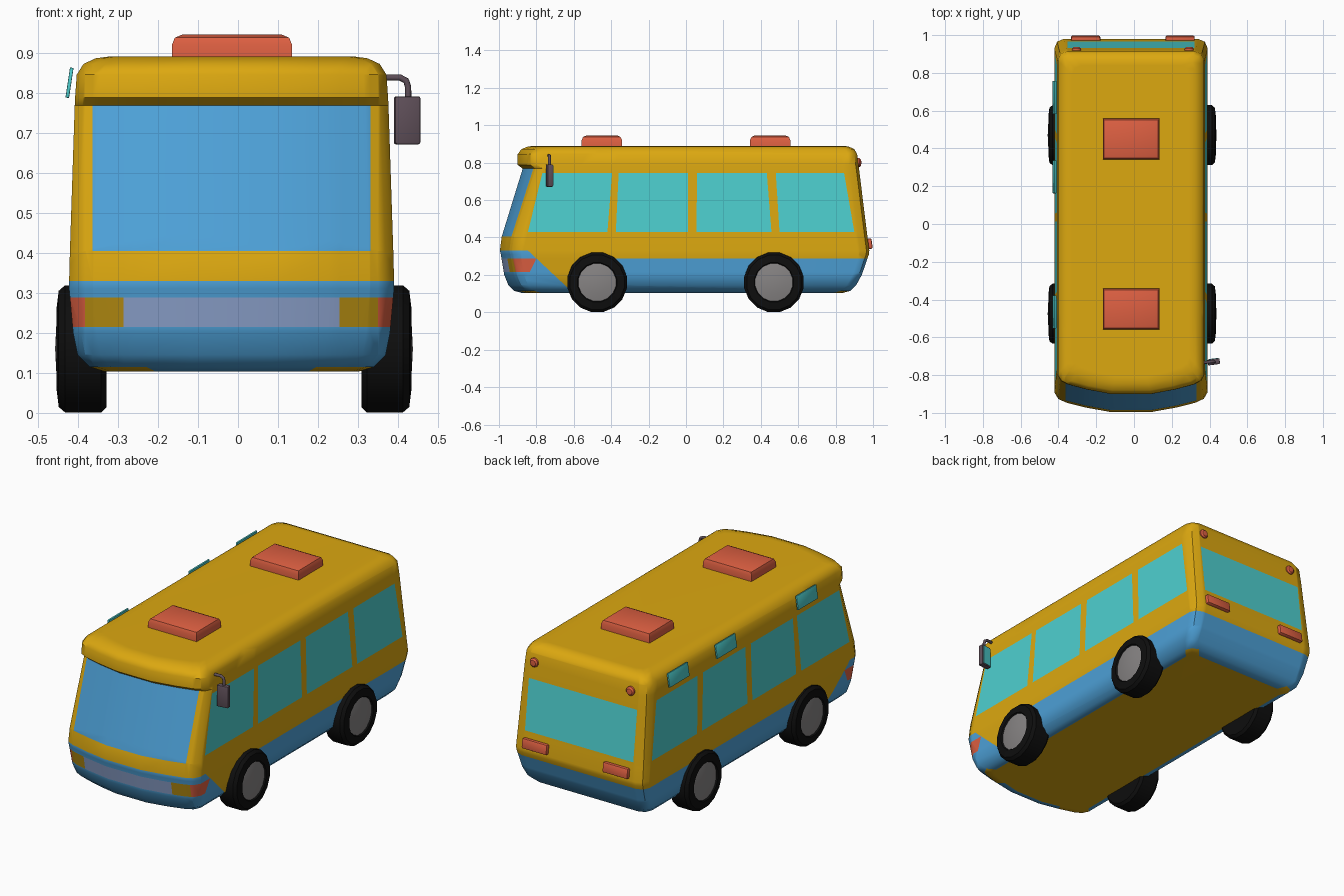
import bpy, bmesh, math
from mathutils import Vector, Matrix

if "Cube" in bpy.data.objects:
    bpy.data.objects.remove(bpy.data.objects["Cube"])

CX = -0.016  # body centre line


def mat(name, r, g, b):
    m = bpy.data.materials.new(name)
    lin = [((c / 255 + 0.055) / 1.055) ** 2.4 if c > 10 else c / 3300 for c in (r, g, b)]
    m.diffuse_color = (*lin, 1)
    m.use_nodes = True
    m.node_tree.nodes["Principled BSDF"].inputs["Base Color"].default_value = m.diffuse_color
    return m


YELLOW = mat("yellow_paint", 220, 168, 16)
BLUE = mat("blue_paint", 78, 162, 217)
TEAL = mat("teal_glass", 78, 208, 208)
GRILLE = mat("lavender_grille", 142, 164, 207)
GOLD = mat("gold_lamp", 184, 143, 18)
RED = mat("red_plastic", 222, 96, 66)
DARK = mat("mirror_grey", 96, 80, 90)
TYRE = mat("tyre_black", 14, 14, 14)
HUB = mat("hub_grey", 134, 131, 131)


def finish(name, bm, mats, angle=40):
    bmesh.ops.recalc_face_normals(bm, faces=bm.faces)
    me = bpy.data.meshes.new(name)
    bm.to_mesh(me)
    bm.free()
    for m in mats:
        me.materials.append(m)
    me.shade_smooth()
    me.set_sharp_from_angle(angle=math.radians(angle))
    ob = bpy.data.objects.new(name, me)
    bpy.context.collection.objects.link(ob)
    return ob


def box(name, loc, size, m, bevel=0.0, rot=(0, 0, 0), top_only=False):
    bm = bmesh.new()
    bmesh.ops.create_cube(bm, size=1, matrix=Matrix.Diagonal((*size, 1)))
    if bevel:
        edges = [e for e in bm.edges if not top_only or all(v.co.z > 0 for v in e.verts)]
        bmesh.ops.bevel(bm, geom=edges, offset=bevel, segments=2, profile=0.5, affect='EDGES')
    ob = finish(name, bm, [m])
    ob.location, ob.rotation_euler = loc, rot
    return ob


def lathe(name, profile, sides, mats, split, loc, flip=1):
    """Spin (radius, x) points round the x axis; strips from index split use mats[1]."""
    bm = bmesh.new()
    rings = []
    for r, x in profile:
        n = sides if r > 0 else 1
        rings.append([bm.verts.new((x * flip, r * math.sin((k + .5) * math.tau / sides),
                                    r * math.cos((k + .5) * math.tau / sides))) for k in range(n)])
    for i, (a, b) in enumerate(zip(rings, rings[1:])):
        for k in range(sides):
            j = (k + 1) % sides
            quad = [a[k % len(a)], a[j % len(a)], b[j % len(b)], b[k % len(b)]]
            f = bm.faces.new(list(dict.fromkeys(quad)))
            f.material_index = int(i >= split)
    ob = finish(name, bm, mats, 35)
    ob.location = loc
    return ob


# Body shell: stacked outlines (height, half width, front y, rear y)
LEVELS = [(.104, .32, -.88, .84), (.115, .355, -.92, .88), (.145, .385, -.95, .91),
          (.20, .396, -.972, .94), (.31, .406, -.99, .978), (.33, .406, -.995, .98),
          (.405, .404, -.985, .97), (.768, .392, -.873, .925), (.788, .391, -.90, .922),
          (.845, .387, -.90, .915), (.872, .37, -.88, .90), (.886, .34, -.845, .87),
          (.89, .31, -.81, .84)]


def outline(z, w, yf, yb):
    half = [(.27 * w, yf), (.6 * w, yf + .024), (.85 * w, yf + .05), (.95 * w, yf + .07),
            (w, yf + .105), (w, yb - .05), (w - .015, yb - .015), (w - .05, yb)]
    return [(x, y, z) for x, y in half] + [(-x, y, z) for x, y in reversed(half)]


bm = bmesh.new()
rings = [[bm.verts.new(p) for p in outline(*lv)] for lv in LEVELS]
for a, b in zip(rings, rings[1:]):
    for k in range(len(a)):
        j = (k + 1) % len(a)
        bm.faces.new((a[k], a[j], b[j], b[k]))
bm.faces.new(rings[0][::-1])
bm.faces.new(rings[-1])
bmesh.ops.recalc_face_normals(bm, faces=bm.faces)


def cut(co, no, test=lambda n: True):
    bm.normal_update()
    faces = [f for f in bm.faces if test(f.normal)]
    edges = {e for f in faces for e in f.edges}
    verts = {v for f in faces for v in f.verts}
    bmesh.ops.bisect_plane(bm, geom=faces + list(edges) + list(verts), dist=1e-5,
                           plane_co=co, plane_no=Vector(no).normalized())


def side(n):
    return abs(n.x) > .9


def front(n):
    return n.y < -.4


def rear(n):
    return n.y > .5


def skirt(n):
    return abs(n.x) > .15 and abs(n.z) < .97


# Paint and window lines cut into the shell
for z in (.215, .288):
    cut((0, 0, z), (0, 0, 1))
for z in (.43, .745):
    cut((0, 0, z), (0, 0, 1), side)
for z in (.43, .71):
    cut((0, 0, z), (0, 0, 1), rear)
for s in (-1, 1):
    for x in (.27, .347, .366):
        cut((s * x, 0, 0), (1, 0, 0), front)
    cut((s * .335, 0, 0), (1, 0, 0), rear)
cut((0, -.80, .288), (0, .15, .16), skirt)
cut((0, -.47, 0), (0, 1, 0), skirt)
cut((0, -.80, .288), (0, .073, -.035), side)

# Side windows: (front bottom, front top, rear bottom, rear top) y values
WINDOWS = [(-.845, -.768, -.42, -.395), (-.375, -.36, .012, .012),
           (.055, .06, .457, .432), (.50, .48, .90, .845)]
for a, b, c, d in WINDOWS:
    for lo, hi in ((a, b), (c, d)):
        cut((0, lo, .43), (0, .315, lo - hi), side)


def colour(f):
    c, n = f.calc_center_median(), f.normal
    x, y, z = abs(c.x), c.y, c.z
    if n.z < -.97:
        return 0
    bumper = z < .33 and (y + .8) * .15 + (z - .288) * .16 < 0
    if .215 < z < .288 and y < -.7 and (y + .8) * .073 - (z - .288) * .035 < 0:
        return 3 if x < .27 else 4 if x < .366 else 5
    if bumper or (z < .288 and y > -.47):
        return 1
    if front(n) and .405 < z < .768 and x < .347:
        return 1
    if rear(n) and .43 < z < .71 and x < .335:
        return 2
    if side(n) and .43 < z < .745:
        t = (z - .43) / .315
        if any(p + (q - p) * t < y < r + (s - r) * t for p, q, r, s in WINDOWS):
            return 2
    return 0


bm.normal_update()
for f in bm.faces:
    f.material_index = colour(f)
body = finish("body_shell", bm, [YELLOW, BLUE, TEAL, GRILLE, GOLD, RED])
body.location.x = CX
mod = body.modifiers.new("even_shading", 'WEIGHTED_NORMAL')
mod.keep_sharp = True

# Wheels
WHEEL = [(0, -.06), (.12, -.062), (.148, -.062), (.162, -.048), (.162, .042), (.148, .058),
         (.107, .063), (.102, .056), (.06, .064), (0, .067)]
for s, tag in ((-1, "left"), (1, "right")):
    for y, end in ((-.475, "front"), (.47, "rear")):
        lathe(f"{end}_{tag}_wheel", WHEEL, 16, [TYRE, HUB], 7, (-.01 + s * .38, y, .16), s)

    # Tail lamps and upper marker lamps
    box(f"tail_lamp_{tag}", (CX + .01 + s * .25, .978, .366), (.155, .034, .056), RED, .008,
        (math.radians(8), 0, 0))
    lamp = lathe(f"marker_lamp_{tag}", [(0, -.02), (.025, -.02), (.025, .01), (.017, .018), (0, .02)],
                 12, [RED], 9, (CX + .01 + s * .298, .918, .80))
    lamp.rotation_euler.z = math.pi / 2

# Roof hatches
for y, end in ((-.45, "front"), (.45, "rear")):
    box(f"{end}_roof_hatch", (-.015, y, .915), (.30, .215, .06), RED, .025, top_only=True)

# Tilted vent panes along the left roof edge
for i, y in enumerate((-.465, .25, .67)):
    box(f"vent_pane_{i + 1}", (-.421, y, .825), (.009, .175, .076), TEAL, .002, (0, .15, 0))

# Wing mirror on the right, with glass facing back
turn = math.radians(8)
box("mirror_housing", (.4225, -.73, .731), (.064, .03, .12), DARK, .005, (0, 0, turn))
box("mirror_glass", (.4225 - .016 * math.sin(turn), -.73 + .016 * math.cos(turn), .731),
    (.052, .004, .106), TEAL, 0, (0, 0, turn))
cu = bpy.data.curves.new("mirror_arm", 'CURVE')
cu.dimensions = '3D'
cu.bevel_depth, cu.bevel_resolution = .008, 2
cu.use_fill_caps = True
sp = cu.splines.new('POLY')
pts = [(.355, -.735, .838), (.405, -.73, .838), (.42, -.73, .83), (.425, -.73, .815), (.425, -.73, .78)]
sp.points.add(len(pts) - 1)
for p, co in zip(sp.points, pts):
    p.co = (*co, 1)
cu.materials.append(DARK)
arm = bpy.data.objects.new("mirror_arm", cu)
bpy.context.collection.objects.link(arm)
bpy.context.view_layer.objects.active = arm
arm.select_set(True)
bpy.ops.object.convert(target='MESH')
